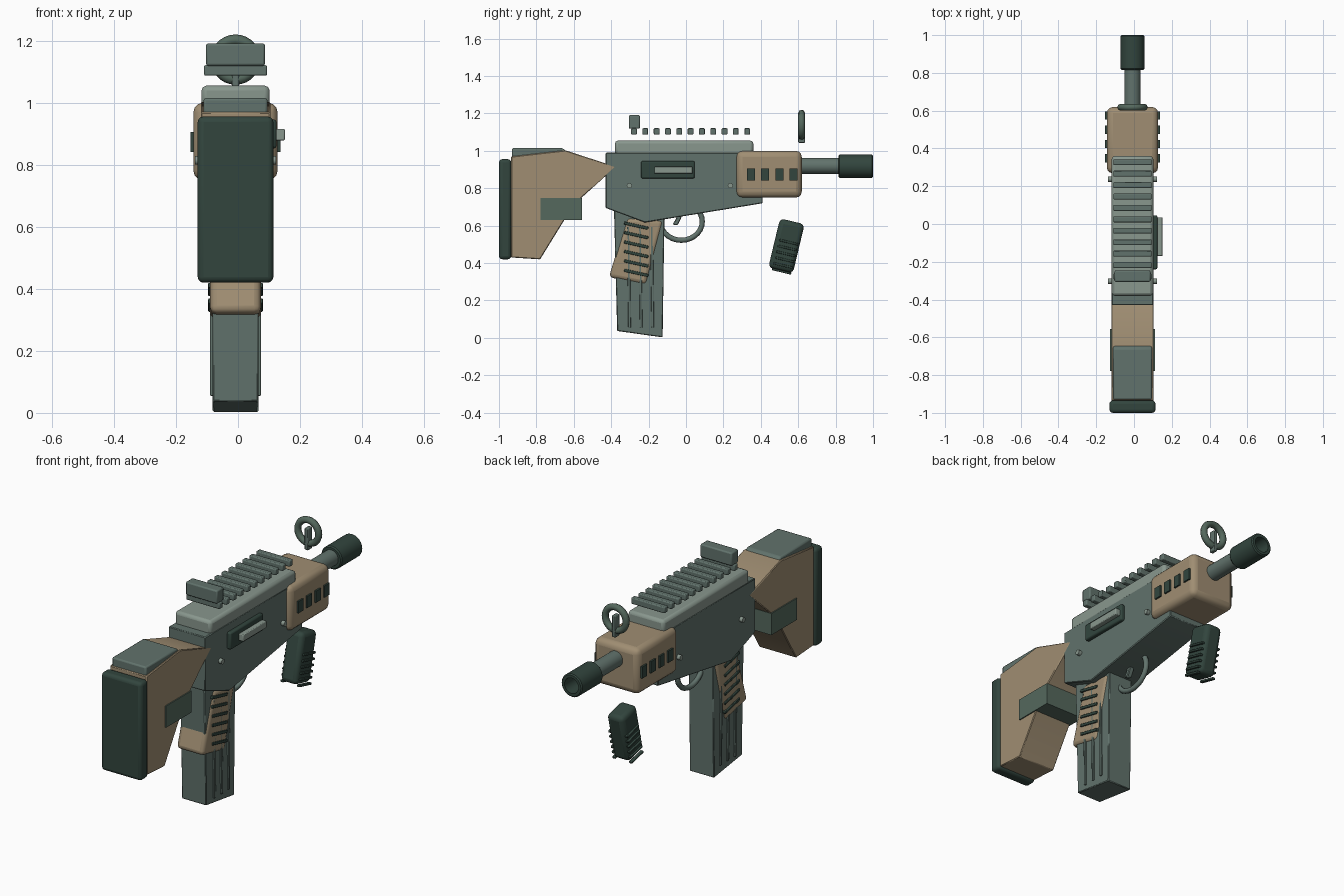
import bpy, bmesh, math
from mathutils import Vector, Matrix

if "Cube" in bpy.data.objects:
    bpy.data.objects.remove(bpy.data.objects["Cube"])

CX = -0.008  # mid plane of the main body


def material(name, rgb):
    m = bpy.data.materials.new(name)
    m.diffuse_color = (*rgb, 1)
    m.use_nodes = True
    m.node_tree.nodes["Principled BSDF"].inputs["Base Color"].default_value = m.diffuse_color
    return m


GREEN = material("green_metal", (0.12, 0.17, 0.15))
LIGHT = material("light_metal", (0.25, 0.31, 0.27))
TAN = material("tan_shell", (0.35, 0.27, 0.17))
DARK = material("dark_rubber", (0.032, 0.06, 0.048))
PANEL = material("panel_green", (0.09, 0.14, 0.11))


def finish(name, bm, mat, bevel=0.0, segments=2, smooth=True):
    bmesh.ops.recalc_face_normals(bm, faces=bm.faces)
    me = bpy.data.meshes.new(name)
    bm.to_mesh(me)
    bm.free()
    ob = bpy.data.objects.new(name, me)
    bpy.context.collection.objects.link(ob)
    me.materials.append(mat)
    if bevel:
        b = ob.modifiers.new("bevel", 'BEVEL')
        b.width, b.segments = bevel, segments
        b.limit_method, b.angle_limit = 'ANGLE', math.radians(30)
    if smooth:
        bpy.ops.object.select_all(action='DESELECT')
        ob.select_set(True)
        bpy.context.view_layer.objects.active = ob
        bpy.ops.object.shade_smooth_by_angle(angle=math.radians(35))
    return ob


def prism(name, profile, half, mat, bevel=0.0, segments=2):
    """Side profile of (y, z) points extruded across x."""
    bm = bmesh.new()
    f = bm.faces.new([bm.verts.new((CX - half, y, z)) for y, z in profile])
    ext = bmesh.ops.extrude_face_region(bm, geom=[f])
    moved = [v for v in ext["geom"] if isinstance(v, bmesh.types.BMVert)]
    bmesh.ops.translate(bm, verts=moved, vec=(2 * half, 0, 0))
    return finish(name, bm, mat, bevel, segments)


def box(name, center, size, mat, bevel=0.0, tilt=0.0, segments=2):
    """Box given by centre and size, tilted about x."""
    bm = bmesh.new()
    m = (Matrix.Translation(center) @ Matrix.Rotation(tilt, 4, 'X')
         @ Matrix.Diagonal((*size, 1)))
    bmesh.ops.create_cube(bm, size=1, matrix=m)
    return finish(name, bm, mat, bevel, segments)


def lathe(name, profile, z, mat, steps=24):
    """(radius, y) profile turned about the bore axis."""
    bm = bmesh.new()
    vs = [bm.verts.new((CX + r, y, z)) for r, y in profile]
    es = [bm.edges.new(p) for p in zip(vs, vs[1:])]
    bmesh.ops.spin(bm, geom=vs + es, cent=(CX, 0, z), axis=(0, 1, 0),
                   angle=2 * math.pi, steps=steps)
    bmesh.ops.remove_doubles(bm, verts=bm.verts, dist=1e-5)
    return finish(name, bm, mat)


def tube(name, pts, radius, mat, cyclic=False):
    """Round tube along a path."""
    cu = bpy.data.curves.new(name, 'CURVE')
    cu.dimensions = '3D'
    cu.bevel_depth, cu.bevel_resolution = radius, 2
    cu.use_fill_caps = True
    s = cu.splines.new('POLY')
    s.points.add(len(pts) - 1)
    for p, co in zip(s.points, pts):
        p.co = (*co, 1)
    s.use_cyclic_u = cyclic
    s.use_smooth = True
    cu.materials.append(mat)
    ob = bpy.data.objects.new(name, cu)
    bpy.context.collection.objects.link(ob)
    return ob


# Shoulder stock
box("butt_pad", (CX, -0.967, 0.688), (0.244, 0.066, 0.535), DARK, 0.018, segments=3)
prism("stock", [(-0.935, 0.97), (-0.645, 1.003), (-0.375, 0.915), (-0.6, 0.712),
                (-0.78, 0.42), (-0.935, 0.43)], 0.112, TAN, 0.004, 1)
prism("cheek_rest", [(-0.93, 0.94), (-0.93, 1.015), (-0.66, 1.015), (-0.64, 0.996),
                     (-0.64, 0.94)], 0.103, GREEN, 0.008)
box("stock_panel", (CX, -0.667, 0.69), (0.236, 0.22, 0.118), PANEL)

# Receiver and upper cover
prism("receiver", [(-0.43, 0.99), (0.41, 0.99), (0.41, 0.72), (-0.22, 0.617),
                   (-0.43, 0.695)], 0.111, GREEN, 0.004, 1)
box("upper_cover", (CX, -0.01, 1.015), (0.22, 0.74, 0.08), LIGHT, 0.016)
for i in range(11):
    box(f"rail_tooth_{i}", (CX, -0.278 + i * 0.0605, 1.104), (0.203, 0.031, 0.034),
        GREEN, 0.005)

# Ejection port on the right side
box("port_frame", (0.107, -0.097, 0.899), (0.034, 0.286, 0.093), DARK, 0.008)
box("port_bolt", (0.134, -0.067, 0.897), (0.034, 0.205, 0.037), LIGHT, 0.004)

# Receiver pins
for y in (-0.303, 0.237):
    bm = bmesh.new()
    m = Matrix.Translation((CX, y, 0.814)) @ Matrix.Rotation(math.pi / 2, 4, 'Y')
    bmesh.ops.create_cone(bm, cap_ends=True, segments=14, radius1=0.014,
                          radius2=0.014, depth=0.26, matrix=m)
    finish("receiver_pin", bm, LIGHT)

# Sights
box("rear_sight", (CX, -0.276, 1.155), (0.19, 0.06, 0.072), GREEN, 0.007)
ring = [2 * math.pi * i / 28 for i in range(28)]
tube("front_sight_ring", [(CX + 0.063 * math.cos(a), 0.618, 1.139 + 0.063 * math.sin(a))
                          for a in ring], 0.018, PANEL, True)
box("front_sight_post", (CX, 0.618, 1.102), (0.022, 0.036, 0.118), GREEN, 0.004)

# Handguard with vents
box("handguard", (CX, 0.444, 0.875), (0.272, 0.35, 0.25), TAN, 0.032, segments=3)
for i in range(4):
    for s in (-1, 1):
        box(f"vent_{i}", (CX + s * 0.136, 0.348 + i * 0.0755, 0.873),
            (0.018, 0.043, 0.064), DARK)

# Barrel and hollow muzzle
lathe("barrel", [(0, 0.55), (0.043, 0.55), (0.043, 0.86), (0, 0.86)], 0.92, GREEN)
lathe("muzzle", [(0, 0.815), (0.057, 0.815), (0.063, 0.822), (0.063, 0.994), (0.057, 1.0),
                 (0.042, 1.0), (0.042, 0.9), (0, 0.9)], 0.918, DARK)

# Magazine with ribs
prism("magazine", [(-0.385, 0.69), (-0.115, 0.66), (-0.125, 0.003), (-0.368, 0.037)],
      0.074, GREEN, 0.004, 1)
for s in (-1, 1):
    for y in (-0.305, -0.243, -0.181):
        box("magazine_rib", (CX + s * 0.075, y, 0.325), (0.014, 0.014, 0.54), GREEN,
            0.003, 0.012)

# Pistol grip with ridges
prism("grip", [(-0.315, 0.645), (-0.12, 0.63), (-0.212, 0.282), (-0.412, 0.325)],
      0.082, TAN, 0.022, 3)
for s in (-1, 1):
    for i in range(6):
        box("grip_ridge", (CX + s * 0.079, -0.266, 0.6 - i * 0.0505),
            (0.018, 0.132, 0.016), DARK, 0.003, -0.22)

# Trigger guard and trigger
tube("trigger_guard", [(CX, -0.025 + 0.112 * math.cos(a), 0.622 + 0.1 * math.sin(a))
                       for a in ring], 0.014, GREEN, True)
prism("trigger", [(-0.02, 0.69), (-0.05, 0.69), (-0.052, 0.64), (-0.072, 0.606),
                  (-0.045, 0.602), (-0.026, 0.64)], 0.014, GREEN, 0.004, 1)

# Angled foregrip with ridges on both sides
tilt = -0.235
base = Vector((CX, 0.537, 0.492))
box("foregrip", base, (0.1, 0.135, 0.27), DARK, 0.024, tilt, 3)
for s in (-1, 1):
    for i in range(6):
        off = Matrix.Rotation(tilt, 3, 'X') @ Vector((s * 0.05, 0.007, 0.022 - i * 0.032))
        box("foregrip_ridge", base + off, (0.018, 0.105, 0.012), DARK, 0.003, tilt)
